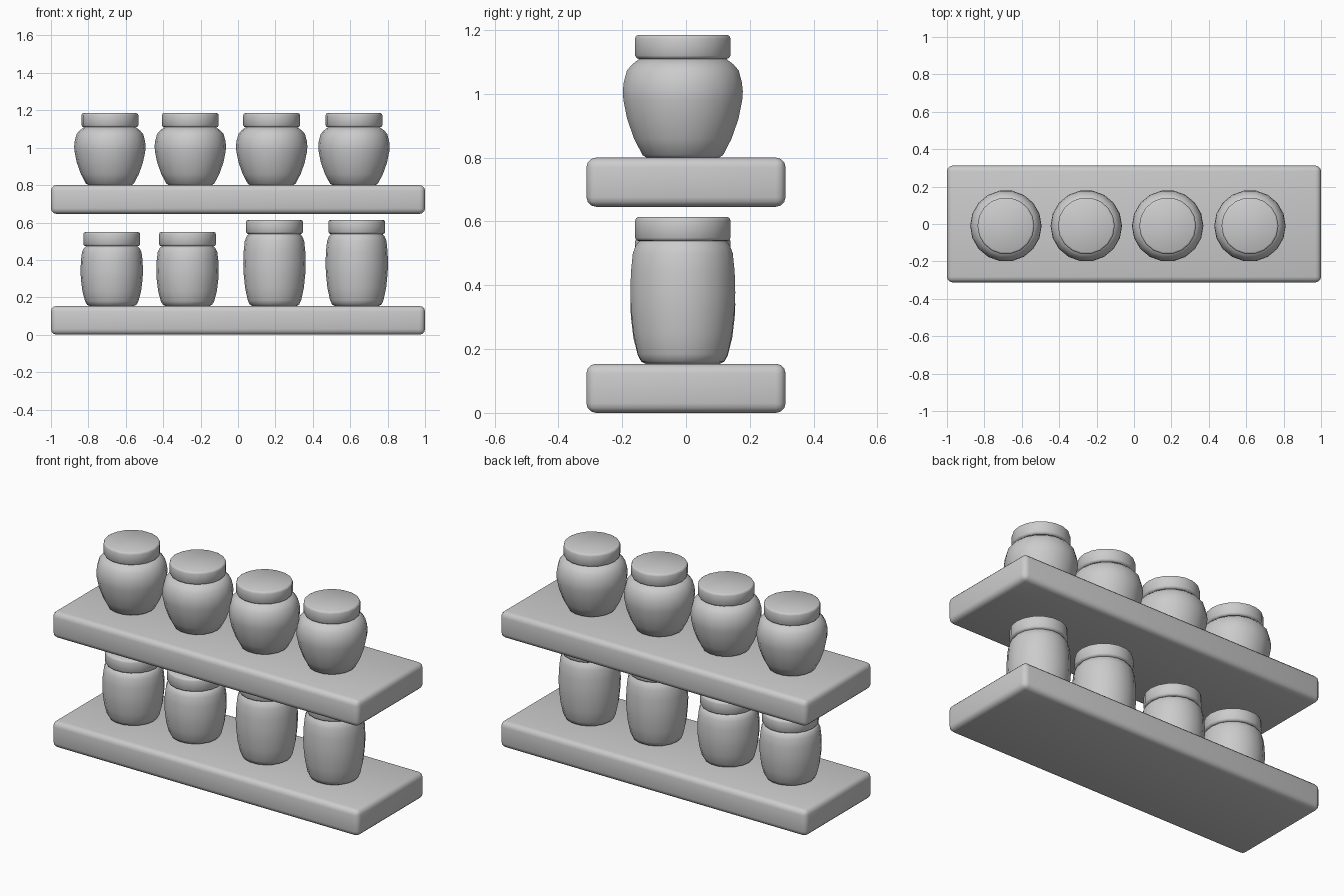
import bpy
import bmesh
from math import cos, sin, tau, radians

if "Cube" in bpy.data.objects:
    bpy.data.objects.remove(bpy.data.objects["Cube"])

grey = bpy.data.materials.new("plain grey")
grey.use_nodes = True
grey.diffuse_color = (0.6, 0.6, 0.6, 1)
grey.node_tree.nodes["Principled BSDF"].inputs["Base Color"].default_value = grey.diffuse_color

SIDES = 18
JAR_Y = -0.01


def finish(name, bm, location, angle):
    """Turn a bmesh into a smooth-shaded object."""
    bmesh.ops.recalc_face_normals(bm, faces=bm.faces)
    mesh = bpy.data.meshes.new(name)
    bm.to_mesh(mesh)
    bm.free()
    mesh.materials.append(grey)
    obj = bpy.data.objects.new(name, mesh)
    obj.location = location
    bpy.context.collection.objects.link(obj)
    bpy.ops.object.select_all(action='DESELECT')
    obj.select_set(True)
    bpy.context.view_layer.objects.active = obj
    bpy.ops.object.shade_smooth_by_angle(angle=radians(angle))


def lathe(name, profile, location):
    """Spin a (radius, height) profile and cap both ends."""
    bm = bmesh.new()
    rings = [[bm.verts.new((r * cos(tau * i / SIDES), r * sin(tau * i / SIDES), z))
              for i in range(SIDES)] for r, z in profile]
    for low, high in zip(rings, rings[1:]):
        for i in range(SIDES):
            j = (i + 1) % SIDES
            bm.faces.new((low[i], low[j], high[j], high[i]))
    bm.faces.new(rings[0][::-1])
    bm.faces.new(rings[-1])
    finish(name, bm, location, 50)


def shelf(name, z):
    """Long board with rounded edges."""
    bm = bmesh.new()
    bmesh.ops.create_cube(bm, size=1)
    bmesh.ops.scale(bm, vec=(2, 0.624, 0.154), verts=bm.verts)
    bmesh.ops.bevel(bm, geom=bm.edges[:], offset=0.03, segments=3,
                    profile=0.5, affect='EDGES')
    finish(name, bm, (0, 0, z + 0.077), 40)


def jar(name, x, z, body, height):
    """Body profile heights are fractions of the body height."""
    lathe(name + "_body", [(r, t * height) for r, t in body], (x, JAR_Y, z))
    lathe(name + "_lid", LID, (x, JAR_Y, z + height))


LID = [(0.135, -0.002), (0.147, 0.002), (0.152, 0.010), (0.152, 0.063),
       (0.149, 0.071), (0.142, 0.075)]
ROUND = [(0.115, 0), (0.128, 0.025), (0.155, 0.19), (0.177, 0.39), (0.189, 0.58),
         (0.191, 0.67), (0.188, 0.76), (0.178, 0.88), (0.162, 0.94), (0.138, 1.0)]
STRAIGHT = [(0.118, 0), (0.132, 0.02), (0.143, 0.08), (0.157, 0.25), (0.165, 0.45),
            (0.167, 0.58), (0.165, 0.75), (0.159, 0.9), (0.150, 0.96), (0.138, 1.0)]

# Two boards
shelf("lower_shelf", 0)
shelf("upper_shelf", 0.646)

# Round jars on the upper shelf
for n, x in enumerate((-0.685, -0.255, 0.18, 0.62), 1):
    jar(f"round_jar_{n}", x, 0.80, ROUND, 0.31)

# Straight jars on the lower shelf: two short, two tall
for n, (x, height) in enumerate(((-0.675, 0.32), (-0.27, 0.32),
                                 (0.195, 0.385), (0.635, 0.385)), 1):
    jar(f"straight_jar_{n}", x, 0.154, STRAIGHT, height)
